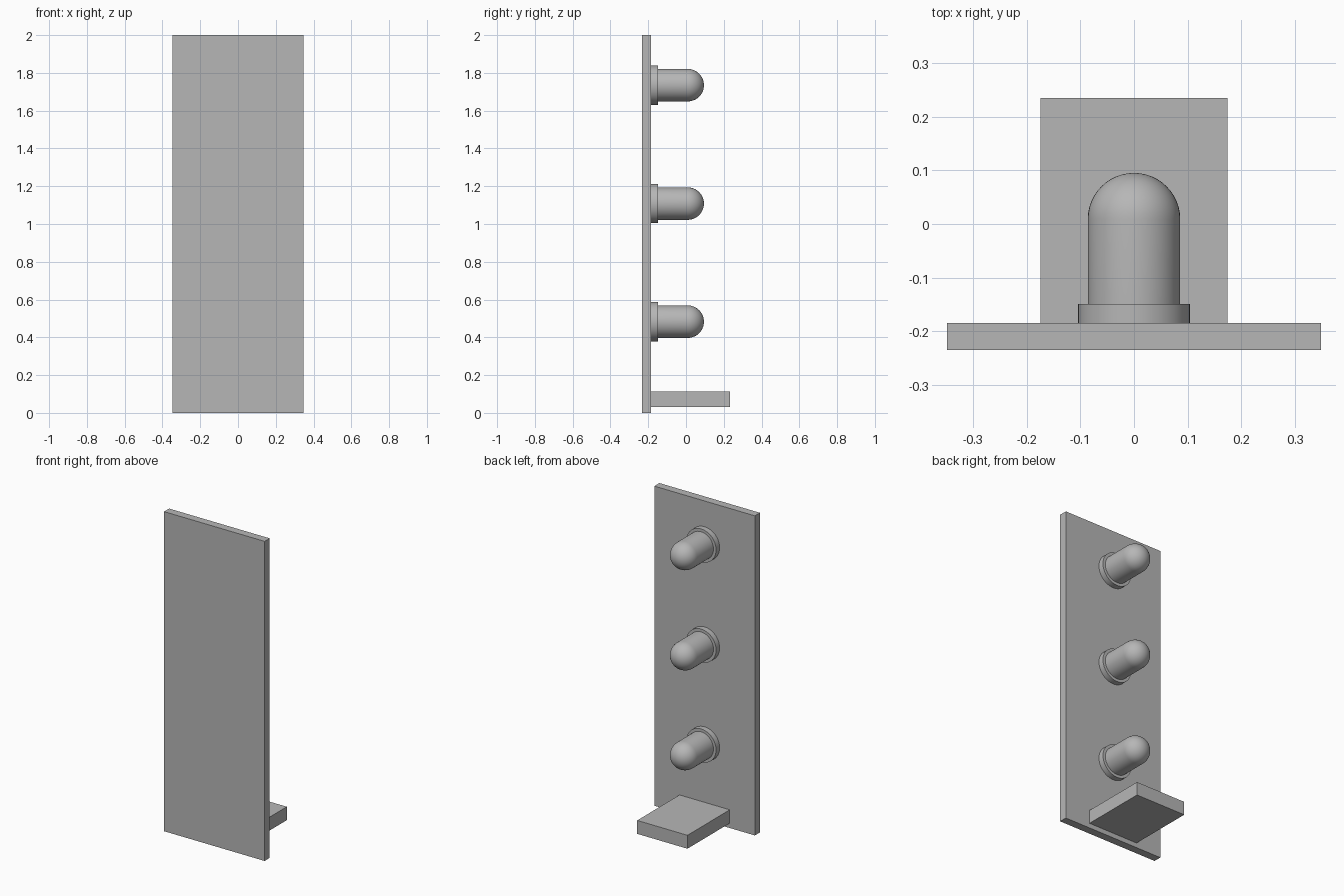
import bpy
import bmesh
import math
from mathutils import Matrix, Vector

cube = bpy.data.objects.get("Cube")
if cube:
    bpy.data.objects.remove(cube, do_unlink=True)

GREY = (0.47, 0.47, 0.47, 1)
grey = bpy.data.materials.new("plain grey")
grey.use_nodes = True
grey.diffuse_color = GREY
grey.node_tree.nodes["Principled BSDF"].inputs["Base Color"].default_value = GREY


def add_object(name, bm):
    bmesh.ops.recalc_face_normals(bm, faces=bm.faces)
    mesh = bpy.data.meshes.new(name)
    bm.to_mesh(mesh)
    bm.free()
    mesh.materials.append(grey)
    obj = bpy.data.objects.new(name, mesh)
    bpy.context.collection.objects.link(obj)
    return obj


def box(name, low, high):
    low, high = Vector(low), Vector(high)
    bm = bmesh.new()
    bmesh.ops.create_cube(bm, size=1)
    bmesh.ops.scale(bm, vec=high - low, verts=bm.verts)
    bmesh.ops.translate(bm, vec=(low + high) / 2, verts=bm.verts)
    return add_object(name, bm)


def lathe(name, profile, z, steps=48):
    """Spin (radius, y) points around a horizontal axis along y."""
    bm = bmesh.new()
    verts = [bm.verts.new((r, y, 0)) for r, y in profile]
    edges = [bm.edges.new(pair) for pair in zip(verts, verts[1:])]
    bmesh.ops.spin(bm, geom=verts + edges, cent=(0, 0, 0), axis=(0, 1, 0),
                   angle=math.tau, steps=steps)
    bmesh.ops.remove_doubles(bm, verts=bm.verts, dist=0.0001)
    bmesh.ops.transform(bm, matrix=Matrix.Translation((0, 0, z)), verts=bm.verts)
    obj = add_object(name, bm)
    bpy.ops.object.select_all(action="DESELECT")
    obj.select_set(True)
    bpy.context.view_layer.objects.active = obj
    bpy.ops.object.shade_smooth_by_angle(angle=math.radians(30))
    return obj


# Upright panel and the small shelf behind it
PANEL_BACK = -0.184
box("panel", (-0.348, -0.234, 0), (0.348, PANEL_BACK, 2))
box("shelf", (-0.174, PANEL_BACK, 0.03), (0.174, 0.234, 0.114))

# Three domed bulbs, each with a flanged base
RADIUS, FLANGE, FLANGE_END, DOME_START = 0.086, 0.104, -0.149, 0.009
profile = [(0, PANEL_BACK), (FLANGE, PANEL_BACK), (FLANGE, FLANGE_END),
           (RADIUS, FLANGE_END)]
for i in range(13):
    a = math.pi / 2 * i / 12
    profile.append((RADIUS * math.cos(a), DOME_START + RADIUS * math.sin(a)))

for name, z in (("lower", 0.483), ("middle", 1.108), ("upper", 1.735)):
    lathe(name + "_bulb", profile, z)
